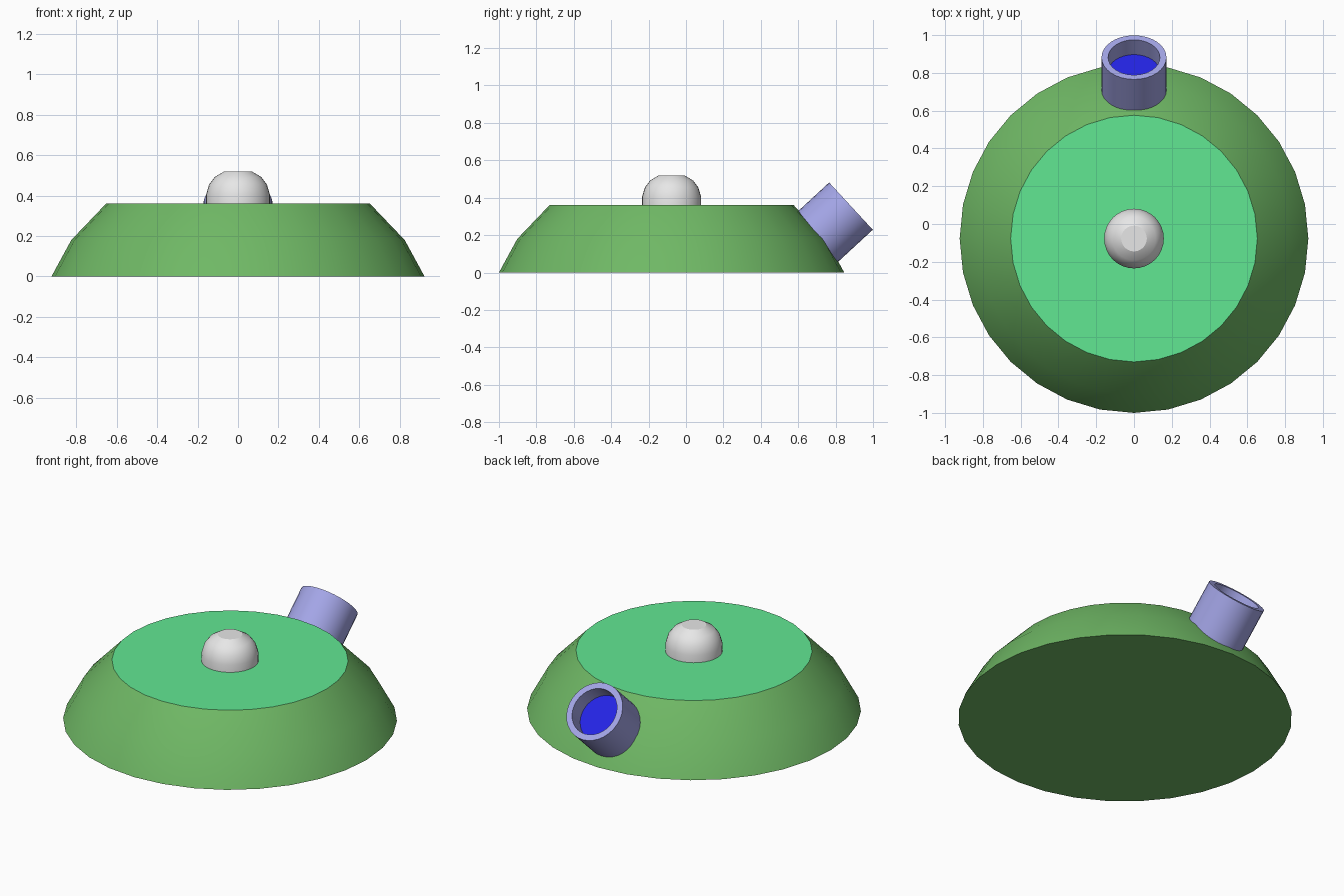
import bpy
import bmesh
import math

cube = bpy.data.objects.get("Cube")
if cube:
    bpy.data.objects.remove(cube, do_unlink=True)


def material(name, rgb):
    mat = bpy.data.materials.new(name)
    mat.use_nodes = True
    color = (*rgb, 1.0)
    mat.diffuse_color = color
    mat.node_tree.nodes["Principled BSDF"].inputs["Base Color"].default_value = color
    return mat


def lathe(name, profile, mats, location, tilt=0.0, slots=None, sides=32):
    """Revolve (radius, height) points about z; radius 0 closes to a cap."""
    bm = bmesh.new()
    rings = []
    for r, z in profile:
        rings.append([bm.verts.new((r * math.cos(a), r * math.sin(a), z))
                      for a in (math.tau * i / sides for i in range(sides))]
                     if r > 0 else None)
    for k, (low, high) in enumerate(zip(rings, rings[1:])):
        slot = slots[k] if slots else 0
        if low is None or high is None:
            # flat cap on the neighbouring ring
            faces = [bm.faces.new(high[::-1] if low is None else low)]
        else:
            faces = [bm.faces.new((low[i], low[(i + 1) % sides],
                                   high[(i + 1) % sides], high[i]))
                     for i in range(sides)]
        for f in faces:
            f.material_index = slot
    mesh = bpy.data.meshes.new(name)
    bm.to_mesh(mesh)
    bm.free()
    for m in mats:
        mesh.materials.append(m)
    obj = bpy.data.objects.new(name, mesh)
    obj.location = location
    obj.rotation_euler.x = tilt
    bpy.context.collection.objects.link(obj)
    bpy.ops.object.select_all(action="DESELECT")
    obj.select_set(True)
    bpy.context.view_layer.objects.active = obj
    bpy.ops.object.shade_smooth_by_angle(angle=math.radians(30))
    return obj


leaf_green = material("leaf green", (0.16, 0.48, 0.13))
mint_green = material("mint green", (0.12, 0.8, 0.29))
pale_grey = material("pale grey", (0.8, 0.8, 0.8))
lavender = material("lavender", (0.37, 0.38, 0.8))
deep_blue = material("deep blue", (0.018, 0.018, 0.8))

CENTRE_Y = -0.077
TOP = 0.36

# Domed body with a flat mint top
lathe("body", [(0, 0), (0.923, 0), (0.825, 0.18), (0.653, TOP), (0, TOP)],
      [leaf_green, mint_green], (0, CENTRE_Y, 0), slots=[0, 0, 0, 1])

# Rounded knob in the middle of the top
lathe("knob", [(0, -0.02), (0.158, -0.02), (0.158, 0.045), (0.143, 0.095),
               (0.115, 0.132), (0.068, 0.16), (0, 0.16)],
      [pale_grey], (0, CENTRE_Y, TOP))

# Hollow spout on the back slope, origin at the centre of its rim
RIM = (0, 0.882, 0.355)
TILT = -math.radians(47.3)
OUTER, INNER, DEPTH = 0.172, 0.137, 0.106
lathe("spout", [(0, -0.3), (OUTER, -0.3), (OUTER, 0), (INNER, 0),
                (INNER, -DEPTH - 0.02), (0, -DEPTH - 0.02)],
      [lavender], RIM, TILT)

# Blue disc inside the spout
lathe("spout_disc", [(0, -DEPTH - 0.008), (INNER, -DEPTH - 0.008),
                     (INNER, -DEPTH), (0, -DEPTH)],
      [deep_blue], RIM, TILT)
